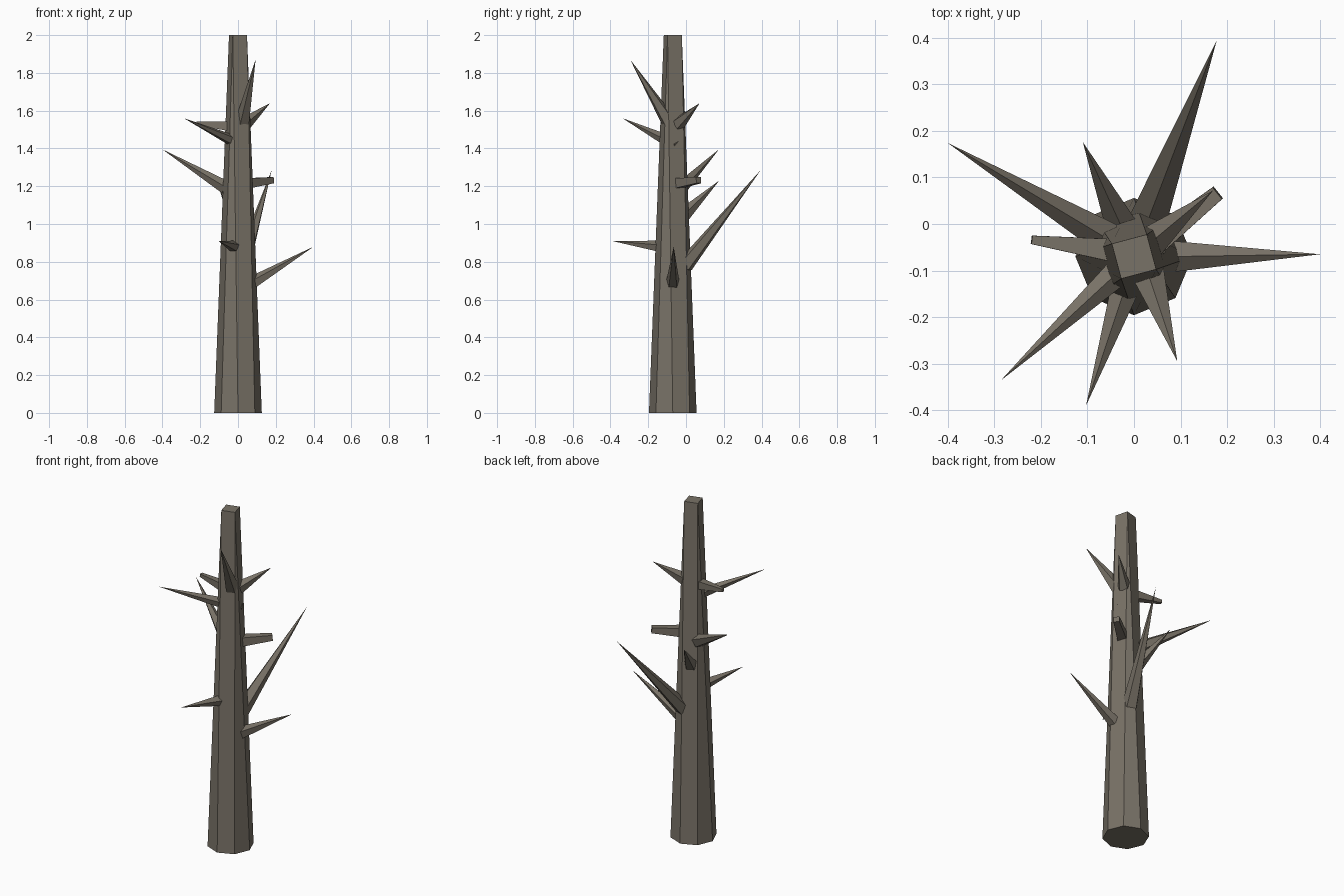
import bpy, bmesh, math
from mathutils import Vector

if "Cube" in bpy.data.objects:
    bpy.data.objects.remove(bpy.data.objects["Cube"])

bark = bpy.data.materials.new("grey_brown_bark")
bark.diffuse_color = (0.19, 0.168, 0.135, 1)
bark.use_nodes = True
bark.node_tree.nodes["Principled BSDF"].inputs["Base Color"].default_value = bark.diffuse_color


def finish(name, bm):
    bmesh.ops.recalc_face_normals(bm, faces=bm.faces)
    mesh = bpy.data.meshes.new(name)
    bm.to_mesh(mesh)
    bm.free()
    mesh.materials.append(bark)
    obj = bpy.data.objects.new(name, mesh)
    bpy.context.collection.objects.link(obj)


def ring(bm, count, radius, start, z):
    return [bm.verts.new((radius * math.cos(start + math.tau * i / count),
                          radius * math.sin(start + math.tau * i / count), z))
            for i in range(count)]


# Trunk: octagonal foot tapering into a square, turned top
bm = bmesh.new()
foot = ring(bm, 8, 0.126, 0, 0)
tip = ring(bm, 4, 0.055, math.radians(60), 2)
bm.faces.new(foot)
bm.faces.new(tip)
for i in range(4):
    a, b, c = (foot[(2 * i + k) % 8] for k in (1, 2, 3))
    bm.faces.new((a, b, tip[i]))
    bm.faces.new((b, c, tip[(i + 1) % 4], tip[i]))
bmesh.ops.translate(bm, vec=(0, -0.07, 0), verts=bm.verts)
finish("trunk", bm)


def branch(name, base, end, r_base, r_end=0.0, sides=5):
    """Tapered branch; pointed when r_end is zero."""
    base, end = Vector(base), Vector(end)
    axis = end - base
    bm = bmesh.new()
    start = math.pi / 2 if sides == 5 else math.pi / 4
    low = ring(bm, sides, r_base, start, 0)
    bm.faces.new(low)
    if r_end:
        high = ring(bm, sides, r_end, start, axis.length)
        bm.faces.new(high)
    else:
        point = bm.verts.new((0, 0, axis.length))
    for i in range(sides):
        j = (i + 1) % sides
        if r_end:
            bm.faces.new((low[i], low[j], high[j], high[i]))
        else:
            bm.faces.new((low[i], low[j], point))
    turn = axis.to_track_quat('Z', 'Y').to_matrix()
    bmesh.ops.rotate(bm, cent=(0, 0, 0), matrix=turn, verts=bm.verts)
    bmesh.ops.translate(bm, vec=base, verts=bm.verts)
    finish(name, bm)


# Pointed branches: base centre, tip, base radius
spikes = [
    ((0.08, -0.07, 0.69), (0.40, -0.065, 0.88), 0.036),
    ((0.025, -0.005, 0.78), (0.178, 0.395, 1.285), 0.045),
    ((-0.06, -0.03, 1.19), (-0.40, 0.174, 1.395), 0.038),
    ((-0.025, -0.01, 1.05), (-0.11, 0.176, 1.23), 0.038),
    ((0.04, -0.035, 1.41), (-0.286, -0.336, 1.56), 0.040),
    ((-0.02, -0.14, 0.88), (-0.103, -0.39, 0.91), 0.032),
    ((0.025, -0.09, 1.54), (0.093, -0.295, 1.87), 0.042),
    ((0.035, -0.04, 1.53), (0.17, 0.072, 1.64), 0.038),
]
for i, (base, end, r) in enumerate(spikes, 1):
    branch(f"pointed_branch_{i}", base, end, r)

# Broken stubs with blunt ends
branch("right_stub", (0.04, -0.045, 1.215), (0.18, 0.067, 1.232), 0.038, 0.023, 4)
branch("left_stub", (-0.02, -0.06, 1.515), (-0.22, -0.034, 1.533), 0.038, 0.013, 4)
